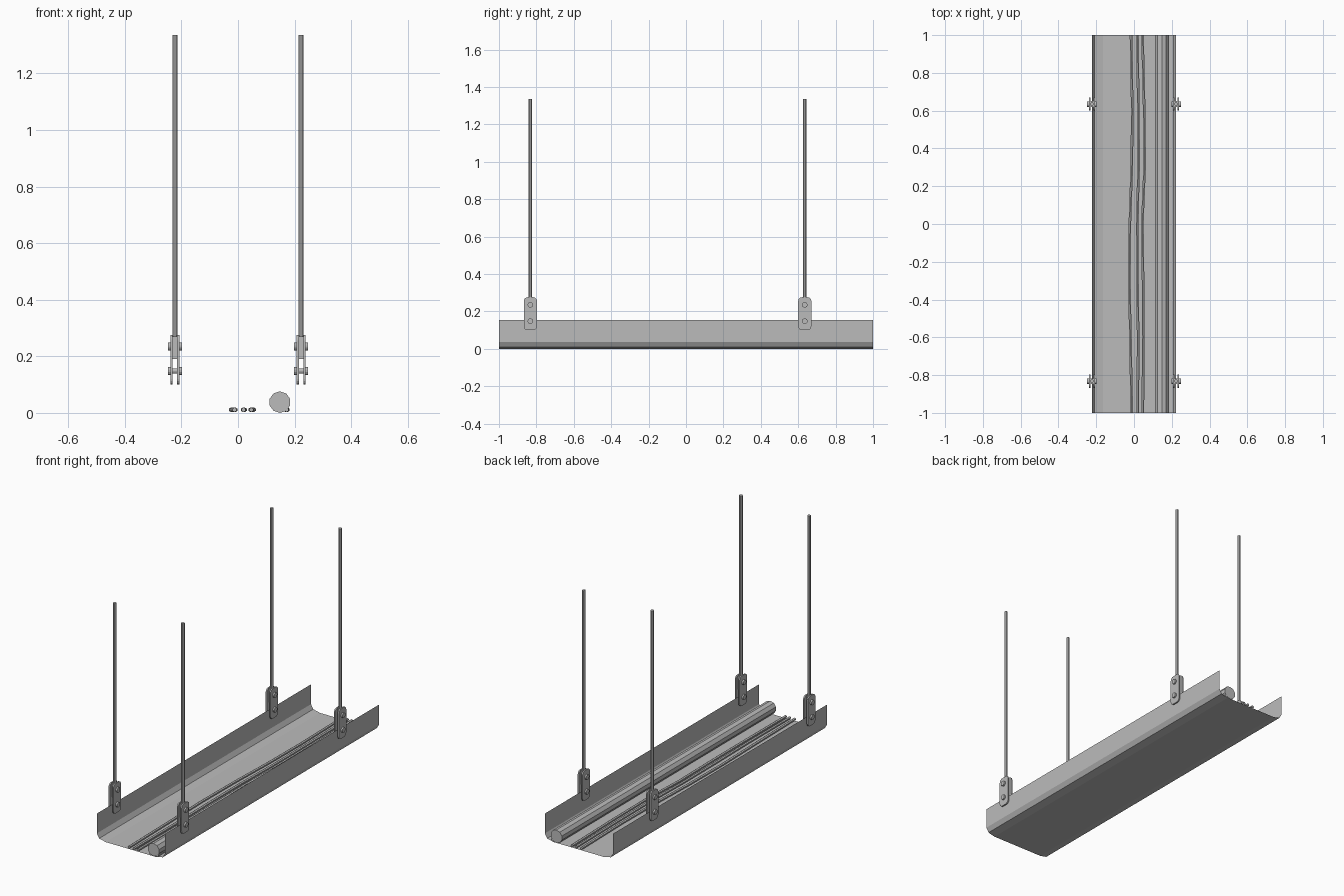
import bpy, bmesh, math
from mathutils import Matrix, Vector

cube = bpy.data.objects.get("Cube")
if cube:
    bpy.data.objects.remove(cube, do_unlink=True)

steel = bpy.data.materials.new("galvanised_grey")
steel.use_nodes = True
GREY = (0.5, 0.5, 0.5, 1)
steel.diffuse_color = GREY
steel.node_tree.nodes["Principled BSDF"].inputs["Base Color"].default_value = GREY


def finish(name, bm):
    mesh = bpy.data.meshes.new(name)
    bm.normal_update()
    bm.to_mesh(mesh)
    bm.free()
    mesh.materials.append(steel)
    obj = bpy.data.objects.new(name, mesh)
    bpy.context.collection.objects.link(obj)
    return obj


def cylinder(name, centre, radius, length, axis, sides):
    bm = bmesh.new()
    turn = Vector((0, 0, 1)).rotation_difference(Vector(axis)).to_matrix().to_4x4()
    spin = Matrix.Rotation(math.pi / sides, 4, "Z")
    bmesh.ops.create_cone(bm, cap_ends=True, segments=sides, radius1=radius,
                          radius2=radius, depth=length,
                          matrix=Matrix.Translation(centre) @ turn @ spin)
    return finish(name, bm)


def sweep(name, path, radius, height, sides):
    """Tube running along y through (x, y) points, resting at the given height."""
    bm = bmesh.new()
    rings = []
    for x, y in path:
        angles = [math.tau * (i + 0.5) / sides for i in range(sides)]
        rings.append([bm.verts.new((x + radius * math.cos(a), y,
                                    height + radius * math.sin(a))) for a in angles])
    for a, b in zip(rings, rings[1:]):
        for i in range(sides):
            j = (i + 1) % sides
            bm.faces.new((a[i], b[i], b[j], a[j]))
    bm.faces.new(rings[0])
    bm.faces.new(rings[-1][::-1])
    bmesh.ops.recalc_face_normals(bm, faces=bm.faces)
    return finish(name, bm)


# Tray: thin folded sheet, open at both ends
half = [(0.165, 0), (0.208, 0.01), (0.223, 0.036), (0.223, 0.153)]
profile = [(-x, z) for x, z in reversed(half)] + half
bm = bmesh.new()
front = [bm.verts.new((x, -1, z)) for x, z in profile]
back = [bm.verts.new((x, 1, z)) for x, z in profile]
for i in range(len(profile) - 1):
    bm.faces.new((front[i], front[i + 1], back[i + 1], back[i]))
finish("tray", bm)

# Thick pipe and thin wandering cables on the tray floor
sweep("pipe", [(0.148, -1), (0.148, 1)], 0.038, 0.038, 10)
ys = (-1, -0.6, -0.3, 0, 0.3, 0.6, 1)
cables = {
    "outer_cable": (-0.012, -0.019, -0.025, -0.022, -0.012, -0.009, -0.016),
    "middle_cable": (0.02, 0.022, 0.018, 0.017, 0.024, 0.023, 0.018),
    "inner_cable": (0.047, 0.049, 0.048, 0.044, 0.056, 0.054, 0.045),
    "cable_under_pipe": (0.172, 0.174, 0.17, 0.168, 0.172, 0.175, 0.172),
}
for name, xs in cables.items():
    sweep(name, list(zip(xs, ys)), 0.008, 0.011, 6)


def plate(name, x, y):
    """Upright hanger plate with rounded corners."""
    w, low, high, r, t = 0.035, 0.1, 0.276, 0.02, 0.008
    bm = bmesh.new()
    corners = [(w - r, high - r), (r - w, high - r), (r - w, low + r), (w - r, low + r)]
    verts = []
    for k, (cy, cz) in enumerate(corners):
        for s in range(5):
            a = math.pi / 2 * (k + s / 4)
            verts.append(bm.verts.new((x - t / 2, y + cy + r * math.cos(a),
                                       cz + r * math.sin(a))))
    face = bm.faces.new(verts)
    out = bmesh.ops.extrude_face_region(bm, geom=[face])
    moved = [v for v in out["geom"] if isinstance(v, bmesh.types.BMVert)]
    bmesh.ops.translate(bm, verts=moved, vec=(t, 0, 0))
    bmesh.ops.recalc_face_normals(bm, faces=bm.faces)
    finish(name, bm)


# Four hangers: plate pair, rod with end block, two bolts
for side, x in (("right", -0.223), ("left", 0.223)):
    for end, y in (("front", -0.832), ("back", 0.635)):
        tag = f"{end}_{side}"
        for d in (-1, 1):
            plate(f"{tag}_hanger_plate", x + d * 0.012, y)
        cylinder(f"{tag}_rod", (x, y, 0.7625), 0.0098, 1.145, (0, 0, 1), 8)
        bm = bmesh.new()
        bmesh.ops.create_cube(bm, size=1, matrix=Matrix.Translation((x, y, 0.23))
                              @ Matrix.Diagonal((0.018, 0.03, 0.08, 1)))
        finish(f"{tag}_rod_end", bm)
        for z in (0.148, 0.235):
            cylinder(f"{tag}_bolt_shank", (x, y, z), 0.009, 0.05, (1, 0, 0), 12)
            for d in (-1, 1):
                cylinder(f"{tag}_bolt_head", (x + d * 0.0205, y, z), 0.015, 0.0095,
                         (1, 0, 0), 12)
